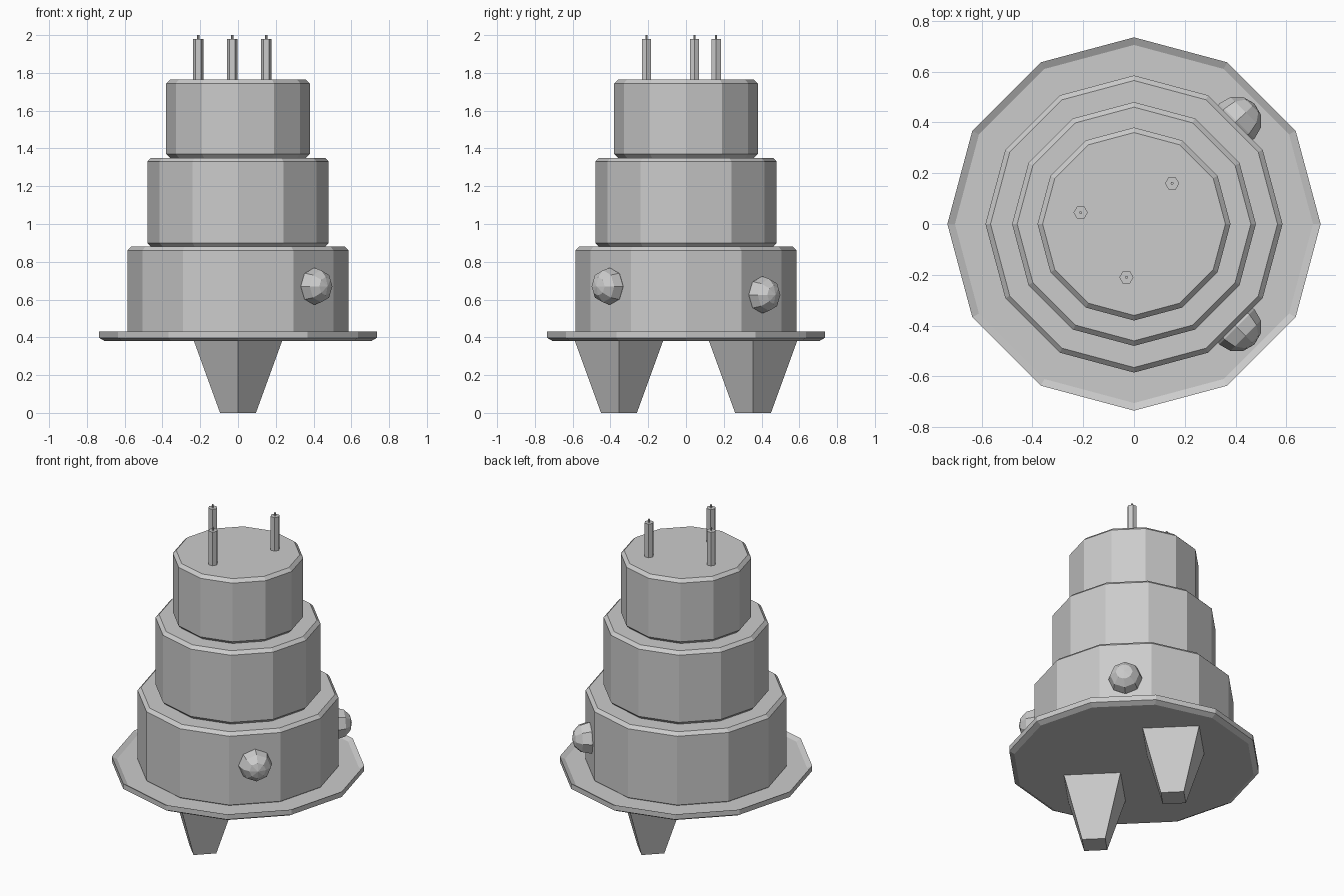
import bpy, math
from mathutils import Vector

cube = bpy.data.objects.get("Cube")
if cube:
    bpy.data.objects.remove(cube)

grey = bpy.data.materials.new("plain_grey")
grey.use_nodes = True
colour = (0.6, 0.6, 0.6, 1)
grey.diffuse_color = colour
grey.node_tree.nodes["Principled BSDF"].inputs["Base Color"].default_value = colour


def lathe(name, profile, sides, centre=(0, 0)):
    """Capped solid of revolution with flat sides; first corner lies on +x."""
    verts, faces = [], []
    for r, z in profile:
        for i in range(sides):
            a = math.tau * i / sides
            verts.append((r * math.cos(a), r * math.sin(a), z))
    for k in range(len(profile) - 1):
        for i in range(sides):
            j = (i + 1) % sides
            low, high = k * sides, (k + 1) * sides
            faces.append((low + i, low + j, high + j, high + i))
    faces.append(tuple(reversed(range(sides))))
    last = (len(profile) - 1) * sides
    faces.append(tuple(range(last, last + sides)))
    mesh = bpy.data.meshes.new(name)
    mesh.from_pydata(verts, [], faces)
    mesh.materials.append(grey)
    obj = bpy.data.objects.new(name, mesh)
    obj.location = (*centre, 0)
    bpy.context.collection.objects.link(obj)
    return obj


# Plate with a bevelled underside and a slightly raised rim
lathe("plate", [(0.705, 0.38), (0.735, 0.397), (0.735, 0.43), (0.705, 0.415)], 12)

# Three stacked tiers with bevelled edges
BEVEL = 0.02
for name, r, z0, z1 in (("bottom_tier", 0.585, 0.40, 0.88),
                        ("middle_tier", 0.48, 0.88, 1.35),
                        ("top_tier", 0.38, 1.35, 1.765)):
    lathe(name, [(r - BEVEL, z0), (r, z0 + BEVEL), (r, z1 - BEVEL), (r - BEVEL, z1)], 12)

# Tapered square legs, corners facing front and sides
for name, y in (("front_leg", -0.355), ("back_leg", 0.355)):
    lathe(name, [(0.095, 0), (0.235, 0.385)], 4, (0, y))

# Candles, each with a thin wick
for i, spot in enumerate(((0.15, 0.16), (-0.21, 0.045), (-0.03, -0.21)), 1):
    lathe(f"candle_{i}", [(0.028, 1.755), (0.028, 1.98)], 6, spot)
    lathe(f"wick_{i}", [(0.006, 1.97), (0.006, 2.0)], 6, spot)

# Round knobs half sunk in the bottom tier, poles pointing outward
for name, side, z in (("front_knob", -1, 0.67), ("back_knob", 1, 0.625)):
    bpy.ops.mesh.primitive_uv_sphere_add(segments=8, ring_count=6, radius=0.098,
                                         location=(0.405, 0.405 * side, z))
    knob = bpy.context.object
    knob.name = name
    knob.rotation_euler = Vector((1, side, 0)).to_track_quat("Z", "Y").to_euler()
    knob.data.materials.append(grey)
    for face in knob.data.polygons:
        face.use_smooth = False
